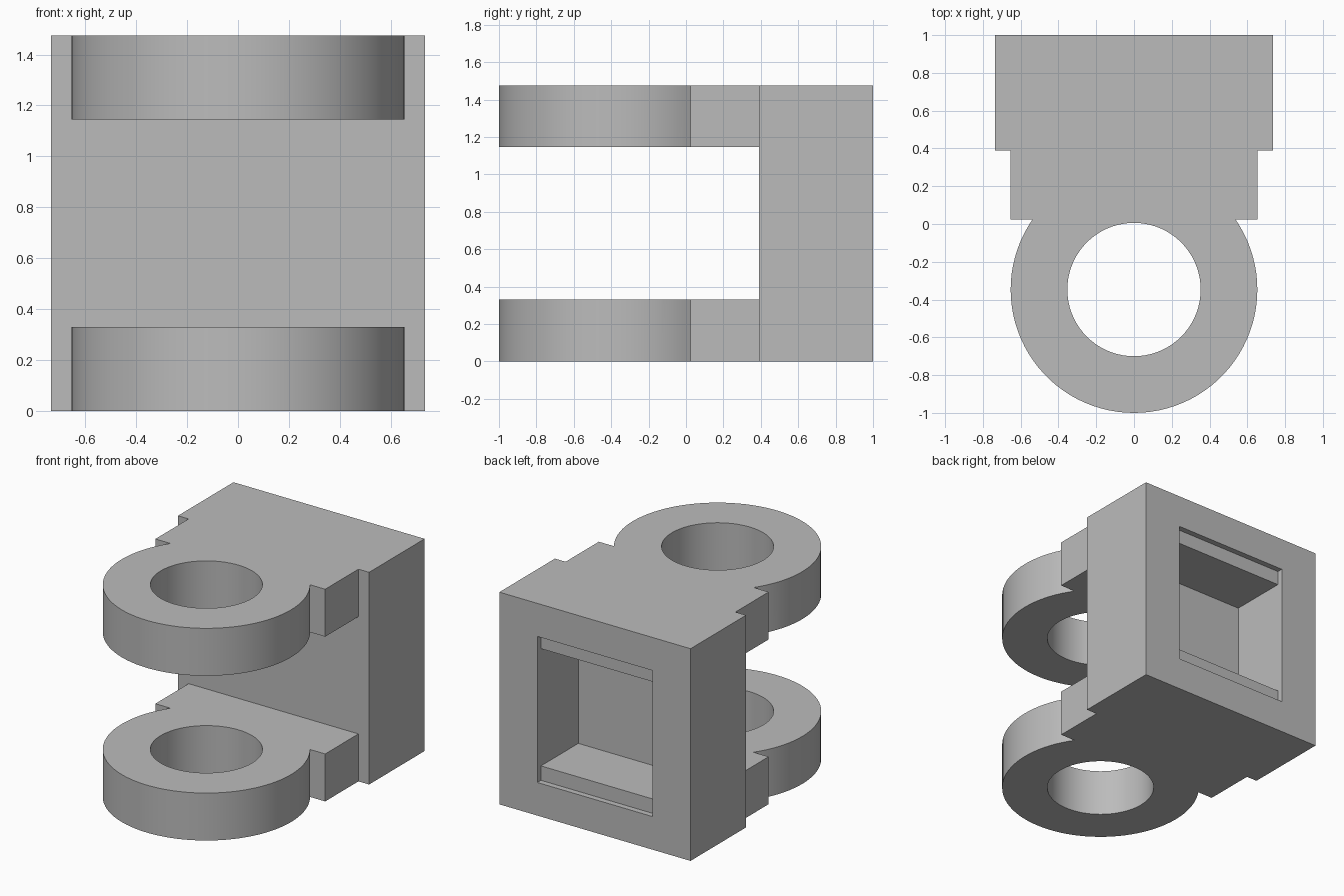
import bpy
import bmesh
import math
from mathutils import Vector

cube = bpy.data.objects.get("Cube")
if cube:
    bpy.data.objects.remove(cube, do_unlink=True)

# Main dimensions
HEIGHT, PLATE = 1.475, 0.33
BODY_X, BODY_FRONT = 0.735, 0.39
ARM_X, ARM_FRONT = 0.653, 0.025
RING_Y, RING_R, HOLE_R = -0.347, 0.653, 0.353

grey = bpy.data.materials.new("plain grey")
grey.use_nodes = True
grey.diffuse_color = (0.5, 0.5, 0.5, 1)
grey.node_tree.nodes["Principled BSDF"].inputs["Base Color"].default_value = (0.5, 0.5, 0.5, 1)


def extrude(name, points, depth):
    """Solid made by sweeping a closed outline of 3D points along a vector."""
    bm = bmesh.new()
    face = bm.faces.new([bm.verts.new(p) for p in points])
    swept = bmesh.ops.extrude_face_region(bm, geom=[face])["geom"]
    verts = [v for v in swept if isinstance(v, bmesh.types.BMVert)]
    bmesh.ops.translate(bm, verts=verts, vec=Vector(depth))
    bmesh.ops.recalc_face_normals(bm, faces=bm.faces)
    mesh = bpy.data.meshes.new(name)
    bm.to_mesh(mesh)
    bm.free()
    mesh.materials.append(grey)
    obj = bpy.data.objects.new(name, mesh)
    bpy.context.collection.objects.link(obj)
    return obj


def arc(radius, start, end, steps, z):
    angles = [start + (end - start) * i / steps for i in range(steps + 1)]
    return [(radius * math.cos(a), RING_Y + radius * math.sin(a), z) for a in angles]


# Plan outline: ring front, stepped arms, wide body
meet = math.asin((ARM_FRONT - RING_Y) / RING_R)
side = [(ARM_X, ARM_FRONT), (ARM_X, BODY_FRONT), (BODY_X, BODY_FRONT), (BODY_X, 1)]
outline = arc(RING_R, math.pi - meet, 2 * math.pi + meet, 64, 0)
outline += [(x, y, 0) for x, y in side]
outline += [(-x, y, 0) for x, y in reversed(side)]
bracket = extrude("clevis_bracket", outline, (0, 0, HEIGHT))

# Pin hole through both rings
hole = extrude("pin_hole_cutter", arc(HOLE_R, 0, 2 * math.pi, 72, -0.1)[:-1], (0, 0, HEIGHT + 0.2))

# Gap between the upper and lower arms
low, high = PLATE, HEIGHT - PLATE
gap_profile = [(-1.2, low), (BODY_FRONT, low), (BODY_FRONT, high), (-1.2, high)]
gap = extrude("arm_gap_cutter", [(-1, y, z) for y, z in gap_profile], (2, 0, 0))

# Rear pocket with a shallow ledge along its top and bottom
POCKET_X, POCKET_END, LEDGE_Y, LIP = 0.443, 0.55, 0.96, 0.1
lower = [(1.1, low - LIP), (LEDGE_Y, low - LIP), (LEDGE_Y, low), (POCKET_END, low)]
pocket_profile = lower + [(y, HEIGHT - z) for y, z in reversed(lower)]
pocket = extrude("rear_pocket_cutter", [(-POCKET_X, y, z) for y, z in pocket_profile],
                 (2 * POCKET_X, 0, 0))

# Cut the openings and tidy up the cutters
bpy.ops.object.select_all(action="DESELECT")
bpy.context.view_layer.objects.active = bracket
bracket.select_set(True)
for cutter in (hole, gap, pocket):
    cutter.hide_render = True
    mod = bracket.modifiers.new(cutter.name, "BOOLEAN")
    mod.operation = "DIFFERENCE"
    mod.solver = "EXACT"
    mod.object = cutter
    bpy.ops.object.modifier_apply(modifier=mod.name)
    bpy.data.objects.remove(cutter, do_unlink=True)

bpy.ops.object.shade_smooth_by_angle(angle=math.radians(30))
